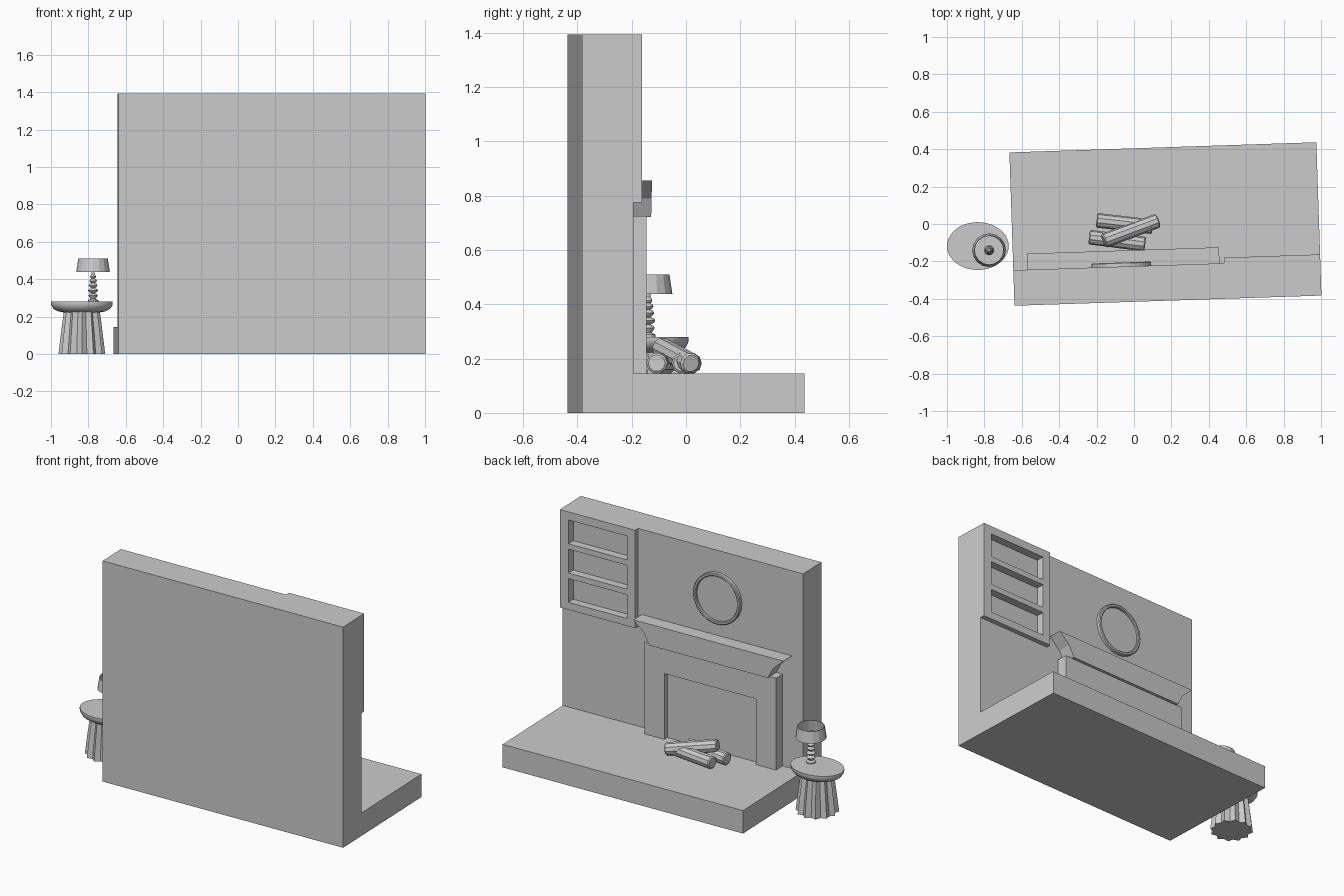
import bpy, bmesh, math
from mathutils import Matrix, Vector

if "Cube" in bpy.data.objects:
    bpy.data.objects.remove(bpy.data.objects["Cube"])

# the room section is turned slightly about its own centre
C = Vector((0.168, 0, 0))
ROOM = Matrix.Translation(C) @ Matrix.Rotation(math.radians(1.9), 4, 'Z') @ Matrix.Translation(-C)


def finish(name, bm, matrix=Matrix(), smooth=None):
    bmesh.ops.recalc_face_normals(bm, faces=bm.faces)
    me = bpy.data.meshes.new(name)
    bm.to_mesh(me)
    bm.free()
    ob = bpy.data.objects.new(name, me)
    bpy.context.collection.objects.link(ob)
    ob.matrix_world = matrix
    if smooth:
        bpy.ops.object.select_all(action='DESELECT')
        ob.select_set(True)
        bpy.context.view_layer.objects.active = ob
        bpy.ops.object.shade_smooth_by_angle(angle=math.radians(smooth))
    return ob


def box(name, x0, x1, y0, y1, z0, z1):
    bm = bmesh.new()
    bmesh.ops.create_cube(bm, size=1)
    for v in bm.verts:
        v.co = (x1 if v.co.x > 0 else x0, y1 if v.co.y > 0 else y0, z1 if v.co.z > 0 else z0)
    return finish(name, bm, ROOM)


def carve(ob, *bounds):
    for b in bounds:
        cutter = box("cutter", *b)
        cutter.hide_render = True
        bpy.context.view_layer.update()
        mod = ob.modifiers.new("cut", 'BOOLEAN')
        mod.operation, mod.solver, mod.object = 'DIFFERENCE', 'EXACT', cutter
        bpy.context.view_layer.objects.active = ob
        bpy.ops.object.modifier_apply(modifier=mod.name)
        bpy.data.objects.remove(cutter)


def loft(name, rings, matrix=Matrix(), caps=True, smooth=None, closed=False):
    """Skin a list of equal-length point rings."""
    bm = bmesh.new()
    rows = [[bm.verts.new(p) for p in r] for r in rings]
    n = len(rows[0])
    pairs = list(zip(rows, rows[1:])) + ([(rows[-1], rows[0])] if closed else [])
    for a, b in pairs:
        for i in range(n):
            j = (i + 1) % n
            bm.faces.new((a[i], a[j], b[j], b[i]))
    if caps and not closed:
        bm.faces.new(rows[0])
        bm.faces.new(rows[-1])
    return finish(name, bm, matrix, smooth)


def ring(r, z, n, sy=1.0, pleat=0.0):
    return [((r - pleat * (i % 2)) * math.cos(math.tau * i / n),
             sy * (r - pleat * (i % 2)) * math.sin(math.tau * i / n), z) for i in range(n)]


# wall, floor and shelf niches carved from one block
X0, X1 = -0.653, 0.989
wall = box("wall_and_floor", X0, X1, -0.41, 0.41, 0, 1.393)
carve(wall,
      (-1, 1.2, -0.19, 1, 0.145, 2),
      (-1, 0.475, -0.22, 1, 0.145, 2),
      (-1, 1.2, -0.22, 1, 0.145, 0.775),
      *[(0.53, 0.93, -0.24, 0, z, z + 0.15) for z in (0.822, 1.007, 1.192)])

# fireplace surround with a shallow opening
surround = box("fireplace_surround", -0.512, 0.387, -0.225, -0.152, 0.14, 0.725)
carve(surround, (-0.376, 0.25, -0.182, 0, 0.1, 0.56))

# mantel: flared ends, extruded forward from the wall
half = [(0.405, 0.722), (0.44, 0.79), (0.513, 0.856)]
outline = half + [(-x, z) for x, z in reversed(half)]
loft("mantel", [[(x - 0.063, y, z) for x, z in outline] for y in (-0.225, -0.134)], ROOM)

# round mirror
face_wall = ROOM @ Matrix.Translation((-0.075, -0.22, 1.095)) @ Matrix.Rotation(-math.pi / 2, 4, 'X')
loft("mirror_frame", [ring(r, z, 40) for r, z in
                      ((0.16, -0.003), (0.16, 0.018), (0.155, 0.022), (0.145, 0.022), (0.141, 0.018), (0.141, -0.003))],
     face_wall, closed=True)
loft("mirror_glass", [ring(0.143, z, 40) for z in (-0.003, 0.008)], face_wall)

# stacked logs
R = 0.039
for i, (a, b) in enumerate((
        ((-0.24, -0.07, 0.183), (0.06, -0.108, 0.183)),
        ((-0.2, 0.02, 0.183), (0.1, -0.015, 0.183)),
        ((-0.162, -0.09, 0.24), (0.128, 0.018, 0.182)))):
    a, b = Vector(a), Vector(b)
    m = Matrix.Translation(a) @ (b - a).to_track_quat('Z', 'Y').to_matrix().to_4x4()
    d = (b - a).length
    loft(f"log_{i + 1}", [ring(r, z, 10) for r, z in
                          ((R * 0.8, 0), (R, 0.006), (R, d - 0.006), (R * 0.8, d))], m)

# side table: oval dished top on a pleated base
T = Matrix.Translation((-0.835, -0.118, 0))
loft("table_top", [ring(r, z, 40, 0.775) for r, z in
                   ((0.09, 0.222), (0.125, 0.228), (0.15, 0.241), (0.162, 0.258), (0.165, 0.268), (0.165, 0.28))],
     T, smooth=35)
loft("table_base", [ring(r, z, 24, 1, p) for r, z, p in
                    ((0.125, 0, 0.02), (0.113, 0.1, 0.018), (0.096, 0.232, 0.016))], T)

# lamp: turned stem and open shade
L = Matrix.Translation((-0.775, -0.14, 0))
stem = [(0.028, 0.279), (0.028, 0.288), (0.014, 0.296)]
for z, r in ((0.313, 0.025), (0.34, 0.027), (0.368, 0.023), (0.392, 0.02), (0.414, 0.016)):
    stem += [(r * 0.8, z - 0.008), (r, z), (r * 0.8, z + 0.008), (0.009, z + 0.012)]
stem += [(0.008, 0.455)]
loft("lamp_stem", [ring(r, z, 16) for r, z in stem], L, smooth=40)
loft("lamp_shade", [ring(r, z, 16) for r, z in
                    ((0.09, 0.438), (0.079, 0.51), (0.076, 0.51), (0.087, 0.438))], L, closed=True)
